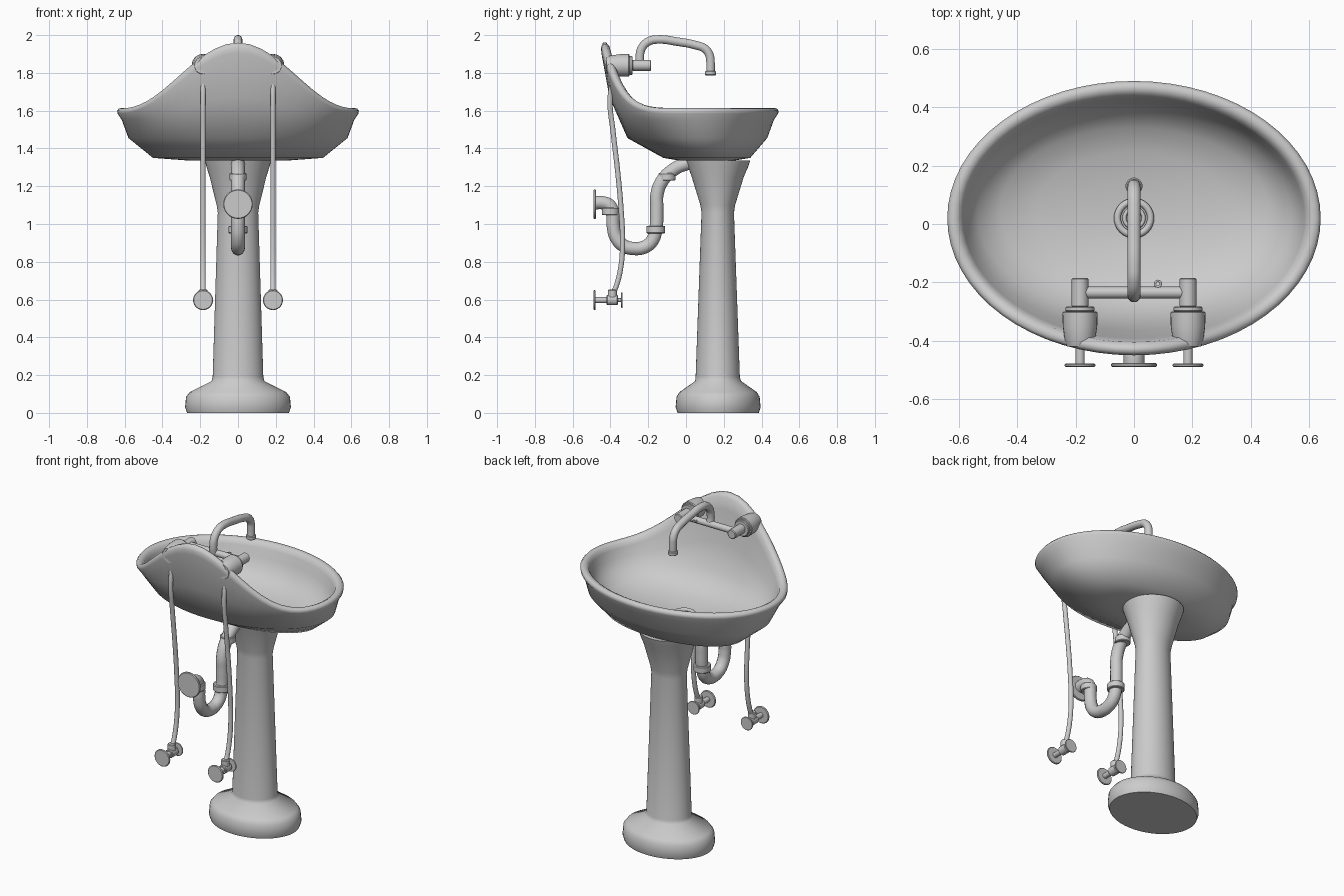
import bpy, bmesh, math
from mathutils import Matrix, Vector

if "Cube" in bpy.data.objects:
    bpy.data.objects.remove(bpy.data.objects["Cube"])


def finish(name, bm, angle=50):
    bmesh.ops.recalc_face_normals(bm, faces=bm.faces)
    me = bpy.data.meshes.new(name)
    bm.to_mesh(me)
    bm.free()
    ob = bpy.data.objects.new(name, me)
    bpy.context.collection.objects.link(ob)
    bpy.ops.object.select_all(action='DESELECT')
    ob.select_set(True)
    bpy.context.view_layer.objects.active = ob
    bpy.ops.object.shade_smooth_by_angle(angle=math.radians(angle))
    return ob


def loft(name, rings, n=64, angle=50):
    """rings: (centre y, half width x, half depth y, z, extra height at the back)"""
    bm = bmesh.new()
    loops = []
    for cy, a, b, z, lift in rings:
        loop = []
        for i in range(n):
            t = 2 * math.pi * i / n
            back = max(0.0, math.cos(t)) ** 5
            loop.append(bm.verts.new((a * math.sin(t), cy - b * math.cos(t), z + lift * back)))
        loops.append(loop)
    for lo, hi in zip(loops, loops[1:]):
        for i in range(n):
            j = (i + 1) % n
            bm.faces.new((lo[i], lo[j], hi[j], hi[i]))
    bm.faces.new(loops[0])
    bm.faces.new(loops[-1])
    return finish(name, bm, angle)


def lathe(name, origin, axis, profile, n=28):
    """profile: (radius, distance along axis)"""
    bm = bmesh.new()
    rot = Vector((0, 0, 1)).rotation_difference(Vector(axis)).to_matrix().to_4x4()
    mat = Matrix.Translation(origin) @ rot
    loops = [[bm.verts.new(mat @ Vector((r * math.cos(2 * math.pi * i / n),
                                         r * math.sin(2 * math.pi * i / n), d)))
              for i in range(n)] for r, d in profile]
    for lo, hi in zip(loops, loops[1:]):
        for i in range(n):
            j = (i + 1) % n
            bm.faces.new((lo[i], lo[j], hi[j], hi[i]))
    bm.faces.new(loops[0])
    bm.faces.new(loops[-1])
    return finish(name, bm, 40)


def disc(name, origin, axis, r, h, bevel=0.004):
    return lathe(name, origin, axis, [(r - bevel, 0), (r, bevel), (r, h - bevel), (r - bevel, h)])


def tube(name, points, r):
    cu = bpy.data.curves.new(name, 'CURVE')
    cu.dimensions = '3D'
    cu.bevel_depth = r
    cu.bevel_resolution = 5
    cu.resolution_u = 8
    cu.use_fill_caps = True
    sp = cu.splines.new('BEZIER')
    sp.bezier_points.add(len(points) - 1)
    for p, co in zip(sp.bezier_points, points):
        p.co = co
        p.handle_left_type = p.handle_right_type = 'AUTO'
    ob = bpy.data.objects.new(name, cu)
    bpy.context.collection.objects.link(ob)
    bpy.ops.object.select_all(action='DESELECT')
    ob.select_set(True)
    bpy.context.view_layer.objects.active = ob
    bpy.ops.object.convert(target='MESH')
    bpy.ops.object.shade_smooth_by_angle(angle=math.radians(50))


def ring(name, loc, major, minor, rot=(0, 0, 0)):
    bpy.ops.mesh.primitive_torus_add(location=loc, rotation=rot, major_radius=major,
                                     minor_radius=minor, major_segments=32, minor_segments=10)
    bpy.context.object.name = name
    bpy.ops.object.shade_smooth()


# basin: underside, outer wall, rolled rim, inner bowl
loft("basin", [
    (0.11, 0.25, 0.14, 1.335, 0), (0.11, 0.45, 0.23, 1.35, 0),
    (0.06, 0.58, 0.37, 1.455, 0), (0.03, 0.615, 0.435, 1.55, 0.12),
    (0.02, 0.638, 0.468, 1.585, 0.32), (0.02, 0.64, 0.47, 1.60, 0.335),
    (0.02, 0.63, 0.46, 1.612, 0.348), (0.02, 0.612, 0.442, 1.614, 0.346),
    (0.02, 0.595, 0.425, 1.605, 0.335), (0.02, 0.585, 0.412, 1.58, 0.29),
    (0.025, 0.57, 0.39, 1.53, 0.14), (0.035, 0.535, 0.35, 1.47, 0.04),
    (0.045, 0.46, 0.285, 1.42, 0), (0.045, 0.34, 0.20, 1.39, 0),
    (0.03, 0.19, 0.12, 1.372, 0), (0.02, 0.04, 0.04, 1.362, 0)], angle=70)

# pedestal: foot, tapered column, flared head
loft("pedestal", [
    (0.17, 0.27, 0.215, 0, 0), (0.17, 0.28, 0.225, 0.03, 0), (0.17, 0.275, 0.22, 0.085, 0),
    (0.17, 0.255, 0.205, 0.11, 0), (0.17, 0.14, 0.122, 0.168, 0), (0.168, 0.134, 0.117, 0.19, 0),
    (0.168, 0.107, 0.086, 1.06, 0), (0.168, 0.113, 0.092, 1.10, 0),
    (0.168, 0.15, 0.138, 1.25, 0), (0.17, 0.166, 0.158, 1.30, 0),
    (0.17, 0.176, 0.17, 1.336, 0)], n=48, angle=60)

# drain rings in the bowl
ring("drain_ring", (0, 0.02, 1.372), 0.057, 0.012)
ring("drain_inner_ring", (0, 0.02, 1.368), 0.033, 0.007)

# waste pipe with trap, collars and wall flange
tube("waste_pipe", [(0, y, z) for y, z in [
    (0.05, 1.325), (-0.01, 1.315), (-0.07, 1.285), (-0.125, 1.23), (-0.153, 1.16), (-0.155, 1.08),
    (-0.16, 0.97), (-0.18, 0.91), (-0.22, 0.878), (-0.275, 0.87), (-0.33, 0.885), (-0.37, 0.93),
    (-0.385, 0.99), (-0.388, 1.05), (-0.403, 1.095), (-0.44, 1.112), (-0.485, 1.112)]], 0.036)
for i, (y, z, r) in enumerate([(-0.10, 1.23, 0.045), (-0.16, 0.95, 0.05), (-0.40, 1.047, 0.046)]):
    disc(f"pipe_collar_{i + 1}", (0, y, z), (0, 0, 1), r, 0.04)
disc("waste_flange", (0, -0.49, 1.105), (0, 1, 0), 0.078, 0.014)

# supply lines, stop valves and tap bodies on both sides
for side, s in (("left", -1), ("right", 1)):
    x = 0.185 * s
    disc(f"valve_flange_{side}", (x, -0.49, 0.597), (0, 1, 0), 0.053, 0.012)
    disc(f"valve_stem_{side}", (x, -0.482, 0.597), (0, 1, 0), 0.016, 0.08, 0.002)
    disc(f"valve_body_{side}", (x, -0.42, 0.597), (0, 1, 0), 0.027, 0.06)
    disc(f"valve_spindle_{side}", (x, -0.37, 0.597), (0, 1, 0), 0.01, 0.035, 0.002)
    disc(f"valve_handle_{side}", (x, -0.343, 0.597), (0, 1, 0), 0.041, 0.008, 0.002)
    disc(f"valve_nut_{side}", (x, -0.39, 0.61), (0, 0, 1), 0.024, 0.042)
    tube(f"supply_line_{side}", [(x, y, z) for y, z in [
        (-0.388, 0.63), (-0.37, 0.67), (-0.347, 0.76), (-0.336, 0.88), (-0.344, 1.08),
        (-0.362, 1.28), (-0.385, 1.48), (-0.402, 1.66), (-0.38, 1.80)]], 0.014)
    lathe(f"tap_body_{side}", (x, -0.42, 1.84), (0, 1, 0), [
        (0.045, 0), (0.052, 0.02), (0.059, 0.07), (0.06, 0.116), (0.056, 0.12)])
    disc(f"tap_collar_{side}", (x, -0.301, 1.84), (0, 1, 0), 0.05, 0.018)
    disc(f"tap_knob_{side}", (x, -0.285, 1.84), (0, 1, 0), 0.029, 0.1)

# mixer bar, spout and its tip, chain eye
disc("mixer_bar", (-0.17, -0.235, 1.84), (1, 0, 0), 0.02, 0.34, 0.003)
tube("spout", [(0, y, z) for y, z in [
    (-0.24, 1.835), (-0.245, 1.885), (-0.232, 1.935), (-0.195, 1.968), (-0.14, 1.977),
    (-0.05, 1.966), (0.05, 1.947), (0.10, 1.928), (0.124, 1.895), (0.13, 1.85), (0.13, 1.80)]], 0.023)
disc("spout_tip", (0, 0.13, 1.787), (0, 0, 1), 0.029, 0.024)
ring("chain_eye", (0.082, -0.205, 1.845), 0.01, 0.004)
